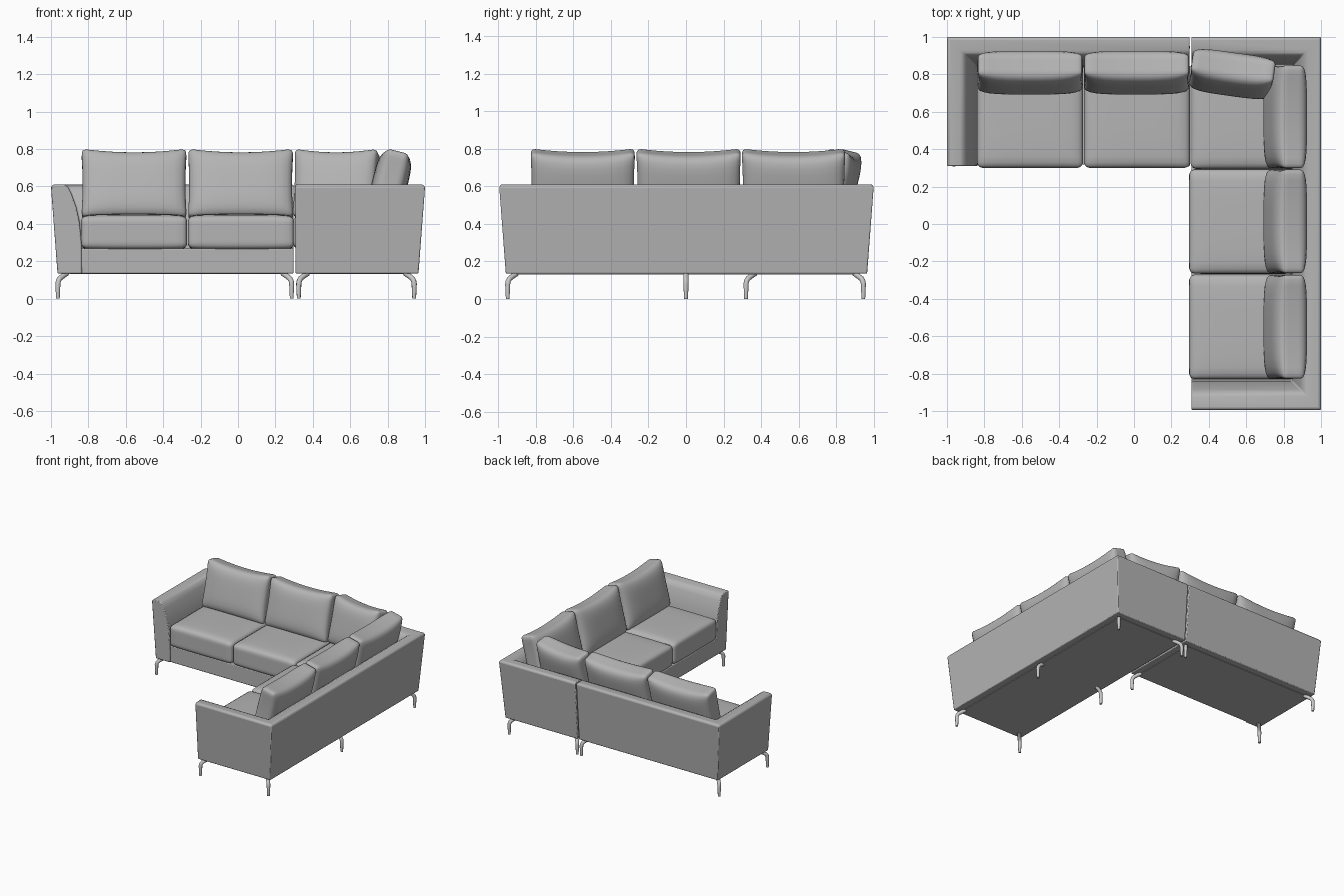
import bpy, bmesh, math
from mathutils import Vector, Matrix

cube = bpy.data.objects.get("Cube")
if cube:
    bpy.data.objects.remove(cube, do_unlink=True)


def material(name, value):
    mat = bpy.data.materials.new(name)
    mat.use_nodes = True
    colour = (value, value, value, 1)
    mat.diffuse_color = colour
    mat.node_tree.nodes["Principled BSDF"].inputs["Base Color"].default_value = colour
    return mat


FABRIC = material("grey fabric", 0.46)
METAL = material("pale metal", 0.58)


def finish(name, bm, mat, bevel=0):
    bmesh.ops.recalc_face_normals(bm, faces=bm.faces)
    mesh = bpy.data.meshes.new(name)
    bm.to_mesh(mesh)
    bm.free()
    obj = bpy.data.objects.new(name, mesh)
    bpy.context.collection.objects.link(obj)
    mesh.materials.append(mat)
    bpy.ops.object.select_all(action="DESELECT")
    obj.select_set(True)
    bpy.context.view_layer.objects.active = obj
    bpy.ops.object.shade_smooth_by_angle(angle=math.radians(40))
    if bevel:
        mod = obj.modifiers.new("soft edges", "BEVEL")
        mod.width = bevel
        mod.segments = 2
        mod.limit_method = "ANGLE"
        mod.angle_limit = math.radians(40)
    return obj


def box(name, low, high, bevel):
    bm = bmesh.new()
    bmesh.ops.create_cube(bm, size=1)
    low, high = Vector(low), Vector(high)
    for v in bm.verts:
        v.co = (low + high) / 2 + v.co * (high - low)
    return finish(name, bm, FABRIC, bevel)


# Back and arm walls: (inset, height) profile swept with mitred corners
PROFILE = [(0.035, 0.135), (0, 0.598), (0.01, 0.61), (0.07, 0.61), (0.09, 0.6),
           (0.11, 0.56), (0.135, 0.49), (0.153, 0.41), (0.163, 0.3), (0.165, 0.135)]


def wall(name, path):
    bm = bmesh.new()
    path = [Vector(p) for p in path]
    normals = []
    for a, b in zip(path, path[1:]):
        d = (b - a).normalized()
        normals.append(Vector((d.y, -d.x)))
    rings = []
    for i, p in enumerate(path):
        inward = normals[0] if i == 0 else normals[-1]
        if 0 < i < len(path) - 1:
            inward = normals[i - 1] + normals[i]
        rings.append([bm.verts.new((*(p + inward * d), z)) for d, z in PROFILE])
    n = len(PROFILE)
    for r, s in zip(rings, rings[1:]):
        for i in range(n):
            j = (i + 1) % n
            bm.faces.new((r[i], r[j], s[j], s[i]))
    bm.faces.new(rings[0])
    bm.faces.new(rings[-1])
    return finish(name, bm, FABRIC, 0.006)


wall("short_section_back_and_arm", [(-1, 0.31), (-1, 1), (0.297, 1)])
wall("long_section_back_and_arm", [(0.307, 1), (1, 1), (1, -0.995), (0.307, -0.995)])

# Seat bases and underside panels
box("short_section_base", (-0.845, 0.318, 0.135), (0.297, 0.86, 0.268), 0.006)
box("long_section_base", (0.307, -0.84, 0.135), (0.86, 0.86, 0.268), 0.006)
box("short_section_underside", (-0.9, 0.37, 0.131), (0.24, 0.91, 0.137), 0)
box("long_section_underside", (0.36, -0.91, 0.131), (0.91, 0.91, 0.137), 0)


# Stuffed cushion: rounded box with a crown and optional pulled-out top corners
def cushion(name, half, centre, rotation, radius, edge, dip=0):
    bm = bmesh.new()
    bmesh.ops.create_cube(bm, size=2)
    bmesh.ops.subdivide_edges(bm, edges=bm.edges, cuts=13, use_grid_fill=True)
    half = Vector(half)
    for v in bm.verts:
        q = Vector([math.sin(c * math.pi / 2) * h for c, h in zip(v.co, half)])
        core = Vector([max(r - h, min(h - r, c))
                       for c, h, r in zip(q, half, [radius] * 3)])
        p = core + (q - core).normalized() * radius
        a, b = p.x / half.x, p.y / half.y
        crown = max(0, (1 - a ** 4) * (1 - b ** 4)) ** 0.6
        p.z *= edge + (1 - edge) * crown
        if b > 0:
            p.y *= 1 - dip * (1 - a * a)
        p.x *= 1 - dip * 0.25 * (1 - b * b)
        v.co = p
    bmesh.ops.transform(bm, verts=bm.verts,
                        matrix=Matrix.Translation(centre) @ rotation.to_4x4())
    return finish(name, bm, FABRIC)


def seat(name, x0, x1, y0, y1):
    cushion(name, ((x1 - x0) / 2, (y1 - y0) / 2, 0.1),
            ((x0 + x1) / 2, (y0 + y1) / 2, 0.355), Matrix.Identity(3), 0.032, 0.83)


def back_pillow(name, width, x, y, yaw):
    lean = Matrix.Rotation(math.radians(90 - 14), 3, "X")
    turn = Matrix.Rotation(math.radians(yaw), 3, "Z")
    cushion(name, (width / 2, 0.188, 0.095), (x, y, 0.61), turn @ lean, 0.03, 0.58, 0.11)


seat("seat_right", -0.84, -0.272, 0.3, 0.87)
seat("seat_middle", -0.268, 0.3, 0.3, 0.87)
seat("seat_corner", 0.302, 0.87, 0.295, 0.87)
seat("seat_side", 0.295, 0.87, -0.266, 0.293)
seat("seat_end", 0.295, 0.87, -0.83, -0.27)

back_pillow("pillow_right", 0.565, -0.556, 0.81, 0)
back_pillow("pillow_middle", 0.565, 0.014, 0.81, 0)
back_pillow("pillow_corner", 0.45, 0.525, 0.802, -8)
back_pillow("pillow_corner_side", 0.555, 0.81, 0.573, -90)
back_pillow("pillow_side", 0.56, 0.81, 0.014, -90)
back_pillow("pillow_end", 0.56, 0.81, -0.55, -90)


# Bent tube legs: straight foot curving inward under the frame
BEND = [(0, 0), (0, 0.08), (0.06, 0.096), (0.22, 0.109), (0.55, 0.121), (1, 0.136)]


def leg(name, x, y, dx, dy):
    bm = bmesh.new()
    inward = Vector((dx, dy, 0)).normalized()
    side = Vector((-inward.y, inward.x, 0))
    points = [Vector((x + t * dx, y + t * dy, z)) for t, z in BEND]
    rings = []
    for i, p in enumerate(points):
        tangent = (points[min(i + 1, len(points) - 1)] - points[max(i - 1, 0)]).normalized()
        across = side.cross(tangent)
        radius = 0.010 + 0.004 * min(1, p.z / 0.08)
        ring = []
        for k in range(12):
            ang = k * math.tau / 12
            co = p + (side * math.cos(ang) + across * math.sin(ang)) * radius
            co.z = max(0, min(0.15, co.z))
            ring.append(bm.verts.new(co))
        rings.append(ring)
    for r, s in zip(rings, rings[1:]):
        for k in range(12):
            j = (k + 1) % 12
            bm.faces.new((r[k], r[j], s[j], s[k]))
    bm.faces.new(rings[0])
    bm.faces.new(rings[-1])
    finish(name, bm, METAL)


STEP = 0.048
for label, x0, x1, y0, y1 in (("short", -0.963, 0.287, 0.32, 0.945),
                              ("long", 0.325, 0.942, -0.95, 0.945)):
    for x, dx, side_name in ((x0, STEP, "right"), (x1, -STEP, "left")):
        leg(f"{label}_section_front_{side_name}_leg", x, y0, dx, STEP)
        leg(f"{label}_section_back_{side_name}_leg", x, y1, dx, -STEP)
        if label == "long":
            leg(f"long_section_middle_{side_name}_leg", x, 0, dx, 0)
